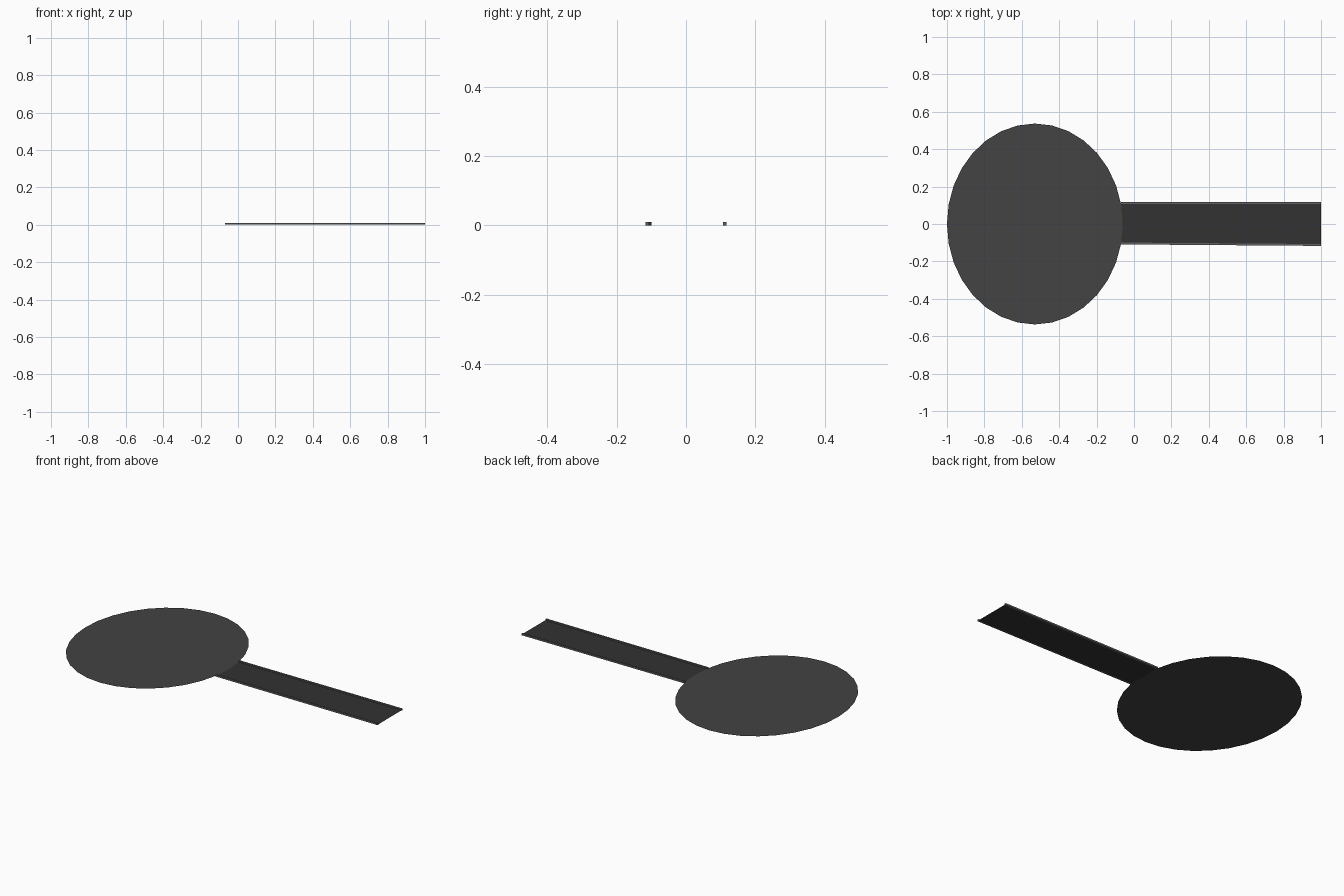
import bpy, bmesh
from math import cos, sin, tau

if "Cube" in bpy.data.objects:
    bpy.data.objects.remove(bpy.data.objects["Cube"])


def material(name, grey):
    mat = bpy.data.materials.new(name)
    mat.diffuse_color = (grey, grey, grey, 1)
    mat.use_nodes = True
    mat.node_tree.nodes["Principled BSDF"].inputs["Base Color"].default_value = mat.diffuse_color
    return mat


def sheet(name, outline, z, mat, height=0):
    """Flat face from an outline, optionally raised into a solid prism."""
    bm = bmesh.new()
    face = bm.faces.new([bm.verts.new((x, y, z)) for x, y in outline])
    if height:
        new = bmesh.ops.extrude_face_region(bm, geom=[face])["geom"]
        verts = [g for g in new if isinstance(g, bmesh.types.BMVert)]
        bmesh.ops.translate(bm, verts=verts, vec=(0, 0, height))
        bmesh.ops.recalc_face_normals(bm, faces=bm.faces)
    mesh = bpy.data.meshes.new(name)
    bm.to_mesh(mesh)
    bm.free()
    mesh.materials.append(mat)
    obj = bpy.data.objects.new(name, mesh)
    bpy.context.collection.objects.link(obj)
    return obj


asphalt = material("asphalt", 0.056)
dark_asphalt = material("dark_asphalt", 0.032)
concrete = material("concrete", 0.12)

START, END = -0.07, 1.0

# Oval turning circle, 32 sides
oval = [(-0.53 + 0.47 * cos(tau * i / 32), 0.537 * sin(tau * i / 32)) for i in range(32)]
sheet("turning_circle", oval, 0.004, asphalt)

# Straight road strip
sheet("road", [(START, -0.105), (END, -0.113), (END, 0.113), (START, 0.113)],
      0.003, dark_asphalt)

# Kerbs along both road edges: (name, y at start, y at end); the front one is skewed
W = 0.005
for name, y0, y1 in (("front_kerb", -0.104, -0.112), ("back_kerb", 0.112, 0.112)):
    sheet(name, [(START, y0 - W), (END, y1 - W), (END, y1 + W), (START, y0 + W)],
          0, concrete, height=0.01)
